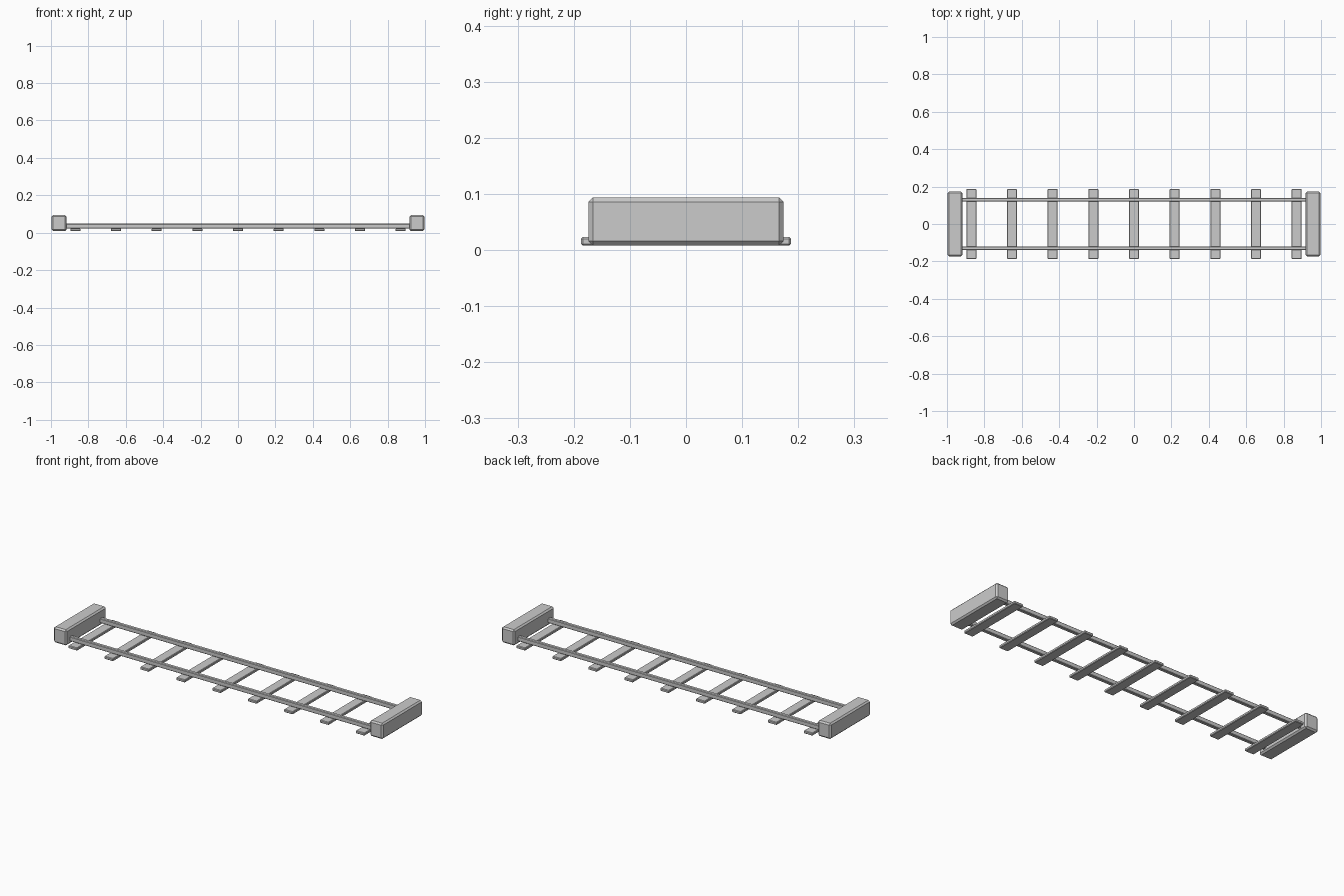
import bpy, bmesh

if "Cube" in bpy.data.objects:
    bpy.data.objects.remove(bpy.data.objects["Cube"])


def box(name, x0, x1, y0, y1, z0, z1, bevel):
    """Flat-chamfered box between the given limits."""
    bm = bmesh.new()
    bmesh.ops.create_cube(bm, size=1)
    for v in bm.verts:
        v.co.x = (x0 + x1) / 2 + v.co.x * (x1 - x0)
        v.co.y = (y0 + y1) / 2 + v.co.y * (y1 - y0)
        v.co.z = (z0 + z1) / 2 + v.co.z * (z1 - z0)
    bmesh.ops.bevel(bm, geom=bm.edges[:], offset=bevel, segments=1,
                    affect='EDGES', profile=0.5)
    mesh = bpy.data.meshes.new(name)
    bm.to_mesh(mesh)
    bm.free()
    obj = bpy.data.objects.new(name, mesh)
    bpy.context.collection.objects.link(obj)
    return obj


# Cross sleepers
for i in range(9):
    x = (i - 4) * 0.2174
    box(f"sleeper_{i + 1}", x - 0.027, x + 0.027, -0.187, 0.187, 0.008, 0.023, 0.003)

# Rails
for side, y in (("front", -0.13), ("back", 0.13)):
    box(f"{side}_rail", -0.93, 0.93, y - 0.01, y + 0.01, 0.023, 0.048, 0.003)

# End stop blocks
for side, x in (("left", -0.957), ("right", 0.957)):
    box(f"{side}_end_block", x - 0.039, x + 0.039, -0.174, 0.174, 0.008, 0.094, 0.008)
